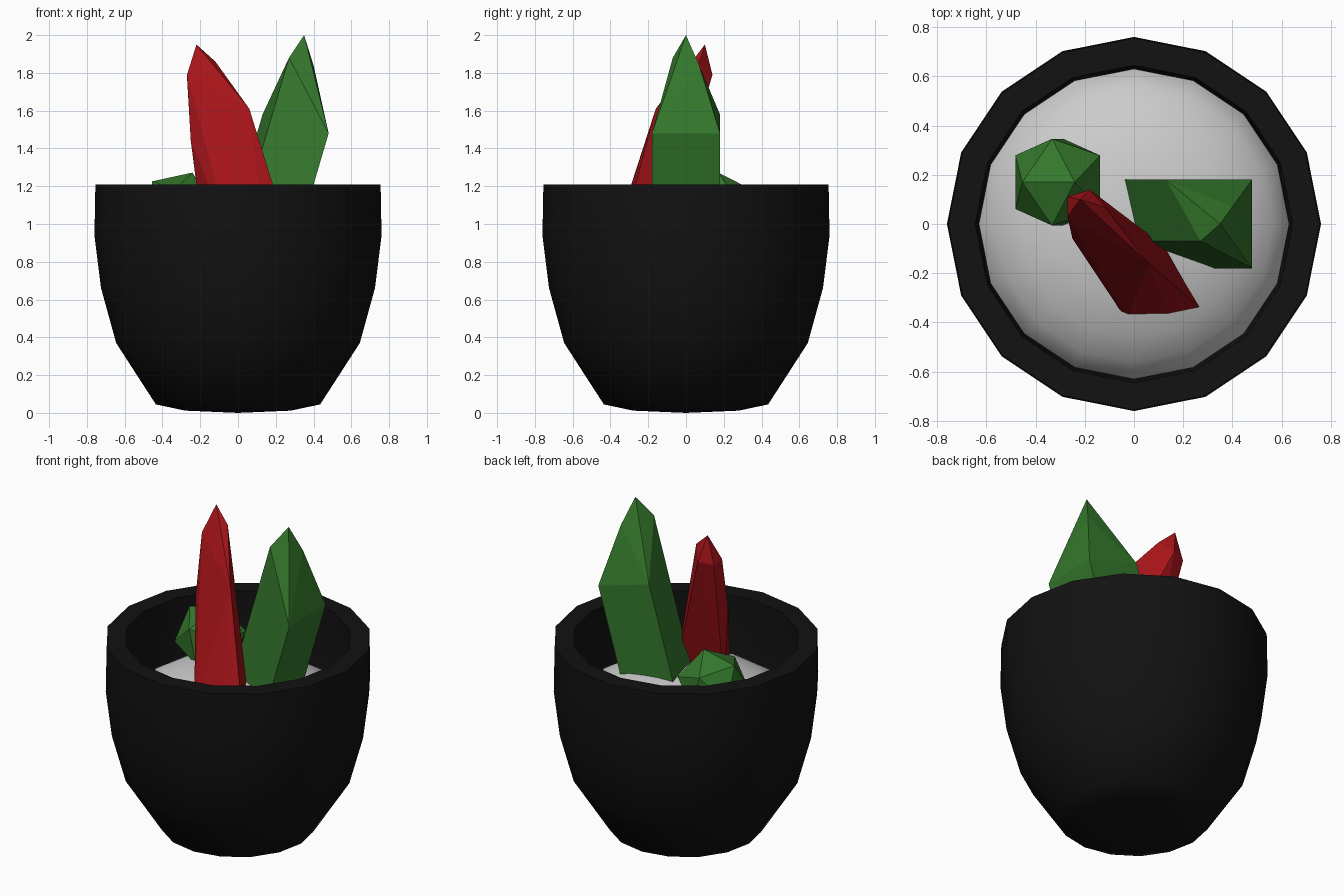
import bpy, bmesh, math
from mathutils import Matrix, Vector

if "Cube" in bpy.data.objects:
    bpy.data.objects.remove(bpy.data.objects["Cube"])


def material(name, rgb):
    m = bpy.data.materials.new(name)
    m.diffuse_color = (*rgb, 1)
    m.use_nodes = True
    m.node_tree.nodes["Principled BSDF"].inputs["Base Color"].default_value = m.diffuse_color
    return m


BLACK = material("black_glaze", (0.006, 0.006, 0.006))
GREEN = material("green_crystal", (0.035, 0.19, 0.025))
RED = material("red_crystal", (0.38, 0.007, 0.01))


def finish(name, bm, mat=None, smooth=None):
    bmesh.ops.recalc_face_normals(bm, faces=bm.faces)
    me = bpy.data.meshes.new(name)
    bm.to_mesh(me)
    bm.free()
    ob = bpy.data.objects.new(name, me)
    bpy.context.collection.objects.link(ob)
    if mat:
        me.materials.append(mat)
    if smooth:
        bpy.ops.object.select_all(action='DESELECT')
        ob.select_set(True)
        bpy.context.view_layer.objects.active = ob
        bpy.ops.object.shade_smooth_by_angle(angle=math.radians(smooth))
    return ob


def lathe(name, profile, mat=None, sides=16, smooth=50):
    bm = bmesh.new()
    vs = [bm.verts.new((r, 0, z)) for r, z in profile]
    es = [bm.edges.new(p) for p in zip(vs, vs[1:])]
    bmesh.ops.spin(bm, geom=vs + es, cent=(0, 0, 0), axis=(0, 0, 1),
                   angle=math.tau, steps=sides, use_duplicate=False)
    bmesh.ops.remove_doubles(bm, verts=bm.verts, dist=1e-4)
    return finish(name, bm, mat, smooth)


def hull(name, points, mat):
    bm = bmesh.new()
    for p in points:
        bm.verts.new(p)
    res = bmesh.ops.convex_hull(bm, input=bm.verts)
    junk = set(res["geom_interior"]) | set(res["geom_unused"])
    bmesh.ops.delete(bm, geom=[g for g in junk if isinstance(g, bmesh.types.BMVert)],
                     context='VERTS')
    return finish(name, bm, mat)


# Pot: outer wall, thick rim, inner wall
lathe("pot", [(0, 0), (0.28, 0.012), (0.435, 0.045), (0.645, 0.37), (0.725, 0.66),
              (0.76, 0.94), (0.755, 1.21), (0.645, 1.21), (0.65, 0.94), (0.615, 0.68),
              (0.545, 0.42), (0.37, 0.14), (0, 0.11)], BLACK)

# Soil: shallow dome filling the pot
steps = 6
lathe("soil_dome", [(0.65 * math.sin(i * math.pi / 2 / steps),
                     0.72 + 0.31 * math.cos(i * math.pi / 2 / steps))
                    for i in range(steps + 1)])

# Tall green crystal: leaning four-sided shaft with a faceted tip
shoulders = [(0.48, -0.18, 1.48), (0.48, 0.18, 1.48), (0.13, 0.18, 1.58), (0.27, -0.07, 1.88)]
feet = [(x - 0.295 * (z - 0.88), y, 0.88) for x, y, z in shoulders]
hull("tall_green_crystal", shoulders + feet + [(0.35, 0, 2.0), (0.40, 0.07, 1.84)], GREEN)

# Red crystal: tapering, leaning shaft
hull("red_crystal", [
    (-0.22, 0.10, 1.95), (-0.27, 0.03, 1.79), (-0.27, 0.11, 1.78), (-0.18, 0.14, 1.79),
    (-0.12, 0.07, 1.86), (-0.25, -0.06, 1.44), (-0.06, 0.04, 1.48), (0.06, -0.16, 1.61),
    (0.28, -0.35, 0.90), (0.15, -0.39, 0.88), (-0.03, -0.39, 0.90),
    (-0.18, -0.12, 0.90), (0.15, -0.11, 0.92)], RED)

# Small green crystal: tilted icosahedron
bm = bmesh.new()
tilt = Matrix.Rotation(math.radians(19.5), 4, 'Y') @ Matrix.Rotation(math.pi, 4, 'Z')
bmesh.ops.create_icosphere(bm, subdivisions=1, radius=0.207,
                           matrix=Matrix.Translation(Vector((-0.31, 0.17, 1.077))) @ tilt)
finish("small_green_crystal", bm, GREEN)
